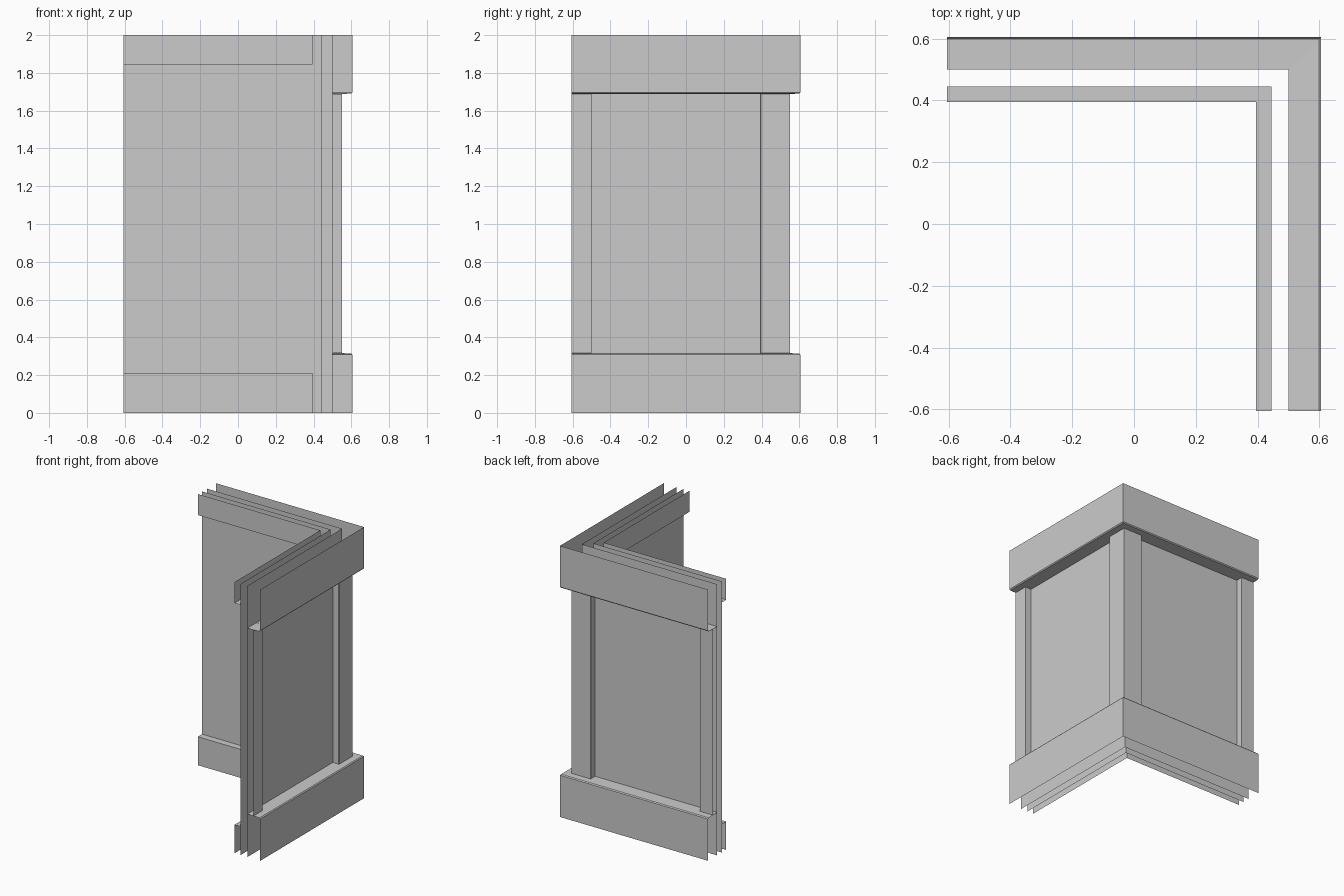
import bpy

if "Cube" in bpy.data.objects:
    bpy.data.objects.remove(bpy.data.objects["Cube"])

END = -0.605          # open ends of both arms
H = 2.0


def make(name, verts, faces):
    mesh = bpy.data.meshes.new(name)
    mesh.from_pydata(verts, [], faces)
    mesh.update()
    obj = bpy.data.objects.new(name, mesh)
    bpy.context.collection.objects.link(obj)
    return obj


def grid_faces(rows, cols, flip=False):
    faces = []
    for r in range(rows - 1):
        for c in range(cols - 1):
            a = r * cols + c
            f = (a, a + 1, a + cols + 1, a + cols)
            faces.append(f[::-1] if flip else f)
    return faces


def corner_sweep(name, profile, inner=False):
    """Sweep (distance, z) points around the L-shaped corner as a thin sheet."""
    verts = []
    for d, z in profile:
        verts += [(d, END, z), (d, d, z), (END, d, z)]
    return make(name, verts, grid_faces(len(profile), 3, inner))


def upright(name, path, z0, z1):
    """Raise a plan path into a vertical sheet."""
    verts = [(x, y, z) for z in (z0, z1) for x, y in path]
    return make(name, verts, grid_faces(2, len(path)))


# Wall sheets
corner_sweep("outer_wall", [(0.5, 0), (0.5, H)])
corner_sweep("inner_wall", [(0.445, 0), (0.445, H)], True)

# Outer base and top boards, with slightly eased edges
corner_sweep("outer_base_board",
             [(0.605, 0), (0.605, 0.308), (0.599, 0.315), (0.5, 0.317)])
corner_sweep("outer_top_board",
             [(0.5, 1.688), (0.599, 1.69), (0.605, 1.697), (0.605, H)])

# Inner skirting and cornice
corner_sweep("inner_skirting", [(0.395, 0), (0.395, 0.21), (0.445, 0.21)], True)
corner_sweep("inner_cornice", [(0.445, 1.845), (0.395, 1.845), (0.395, H)], True)

# Corner post wrapping the outside edge
Z0, Z1 = 0.316, 1.689
upright("corner_post",
        [(0.5, 0.392), (0.547, 0.392), (0.55, 0.396), (0.55, 0.55),
         (0.396, 0.55), (0.392, 0.547), (0.392, 0.5)], Z0, Z1)

# End posts on each arm
end = [(0.55, END), (0.55, -0.5), (0.5, -0.5)]
upright("right_end_post", end, Z0, Z1)
upright("back_end_post", [(y, x) for x, y in reversed(end)], Z0, Z1)
